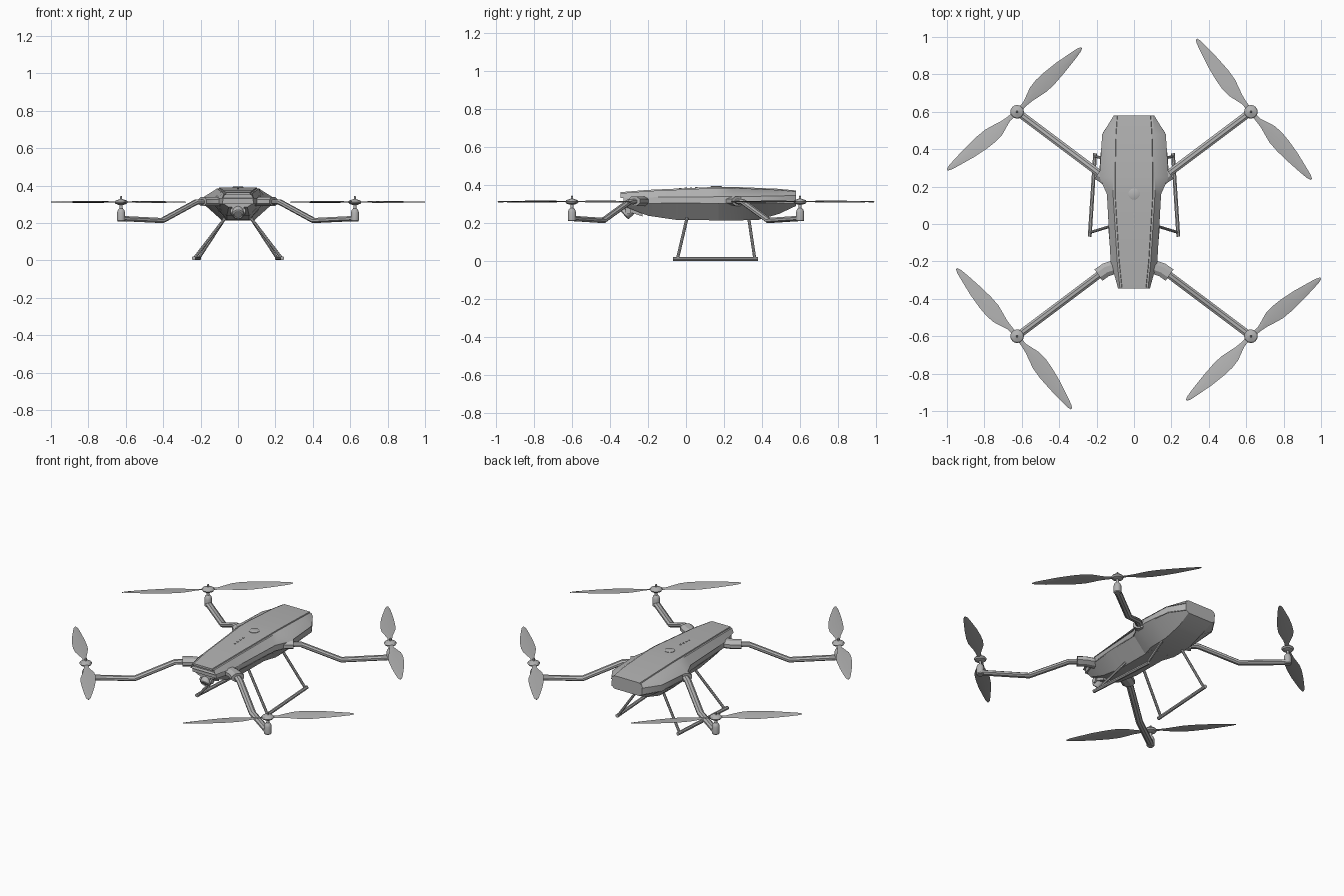
import bpy, bmesh
from math import cos, sin, pi, radians
from mathutils import Vector

cube = bpy.data.objects.get("Cube")
if cube:
    bpy.data.objects.remove(cube, do_unlink=True)

grey = bpy.data.materials.new("matte_grey")
grey.use_nodes = True
colour = (0.45, 0.45, 0.45, 1)
grey.diffuse_color = colour
grey.node_tree.nodes["Principled BSDF"].inputs["Base Color"].default_value = colour
parts = []


def finish(name, bm):
    bmesh.ops.recalc_face_normals(bm, faces=bm.faces)
    mesh = bpy.data.meshes.new(name)
    bm.to_mesh(mesh)
    bm.free()
    mesh.materials.append(grey)
    obj = bpy.data.objects.new(name, mesh)
    bpy.context.collection.objects.link(obj)
    parts.append(obj)
    return obj


def skin(name, rings, recess=0):
    """Bridge equal-sized rings and cap both ends; optionally recess the first cap."""
    bm = bmesh.new()
    loops = [[bm.verts.new(p) for p in ring] for ring in rings]
    n = len(loops[0])
    for a, b in zip(loops, loops[1:]):
        for i in range(n):
            j = (i + 1) % n
            bm.faces.new((a[i], a[j], b[j], b[i]))
    cap = bm.faces.new(loops[0][::-1])
    bm.faces.new(loops[-1])
    if recess:
        bmesh.ops.recalc_face_normals(bm, faces=bm.faces)
        bmesh.ops.inset_region(bm, faces=[cap], thickness=0.006)
        bmesh.ops.translate(bm, verts=cap.verts, vec=(0, recess, 0))
    return finish(name, bm)


def hull(name, sections, recess=0):
    """Loft trapezoids given as (y, low half width, top half width, low z, top z)."""
    return skin(name, [[(-lo, y, z0), (lo, y, z0), (hi, y, z1), (-hi, y, z1)]
                       for y, lo, hi, z0, z1 in sections], recess)


def tube(name, path, wide, tall, sides=8):
    """Sweep a mitred polygon along a path."""
    pts = [Vector(p) for p in path]
    dirs = [(b - a).normalized() for a, b in zip(pts, pts[1:])]
    rings = []
    for i, p in enumerate(pts):
        d = (dirs[max(i - 1, 0)] + dirs[min(i, len(dirs) - 1)]).normalized()
        side = d.cross(Vector((0, 0, 1))).normalized()
        up = side.cross(d)
        angles = [2 * pi * (k + 0.5) / sides for k in range(sides)]
        rings.append([p + side * wide * cos(t) + up * tall * sin(t) for t in angles])
    return skin(name, rings)


def lathe(name, centre, profile, axis=(0, 0, 1), sides=24):
    """Revolve (radius, height) pairs around an axis."""
    turn = Vector((0, 0, 1)).rotation_difference(Vector(axis))
    return skin(name, [[Vector(centre) + turn @ Vector((r * cos(2 * pi * k / sides),
                        r * sin(2 * pi * k / sides), h)) for k in range(sides)]
                       for r, h in profile])


# Body shells, from the lid down to the belly
shell = [(-0.345, 0.085, 0.075, 0.33, 0.356), (-0.2, 0.125, 0.09, 0.335, 0.368),
         (0.16, 0.145, 0.112, 0.338, 0.384), (0.25, 0.185, 0.112, 0.338, 0.384),
         (0.48, 0.17, 0.107, 0.342, 0.374), (0.58, 0.108, 0.1, 0.345, 0.365)]
hull("upper_shell", shell, recess=0.02)
hull("top_panel", [(y, hi - 0.008, hi - 0.012, z - 0.006, z + 0.006)
                   for y, lo, hi, _, z in shell])
hull("middle_belt", [(y + (0.015 if y < -0.3 else 0), lo - 0.002, lo - 0.005, 0.302, z + 0.002)
                     for y, lo, hi, z, _ in shell])
hull("front_belly", [(-0.32, 0.05, 0.08, 0.285, 0.305), (-0.2, 0.06, 0.122, 0.238, 0.305),
                     (-0.05, 0.06, 0.135, 0.216, 0.305), (0.24, 0.06, 0.145, 0.213, 0.305)])
hull("rear_belly", [(0.17, 0.06, 0.145, 0.214, 0.305), (0.25, 0.085, 0.188, 0.213, 0.305),
                    (0.38, 0.085, 0.178, 0.216, 0.305), (0.49, 0.08, 0.165, 0.248, 0.305),
                    (0.58, 0.085, 0.105, 0.29, 0.305)])

# Power button and charge lights on the lid
lathe("power_button", (0, 0.16, 0.385), [(0.03, 0), (0.03, 0.007), (0.026, 0.009)])
for k in range(4):
    lathe(f"charge_light_{k + 1}", (0, -0.03 + k * 0.028, 0.376 + k * 0.0015),
          [(0.006, 0), (0.006, 0.008)], sides=12)

# Camera on its mount under the nose
hull("camera_mount", [(-0.32, 0.03, 0.035, 0.265, 0.3), (-0.23, 0.03, 0.035, 0.235, 0.3)])
lathe("camera_barrel", (0, -0.3, 0.265),
      [(0.012, -0.035), (0.028, -0.022), (0.032, 0), (0.032, 0.03), (0.024, 0.035),
       (0.022, 0.029)], axis=(0, -0.75, -0.66))
for side in (-1, 1):
    lathe(f"camera_pivot_{side}", (side * 0.03, -0.305, 0.262),
          [(0.016, 0), (0.016, 0.009)], axis=(side, 0, 0), sides=16)

# Blade outline: distance from the hub, leading and trailing offsets
blade = [(0.02, 0.012, -0.012), (0.06, 0.013, -0.013), (0.1, 0.028, -0.017),
         (0.14, 0.043, -0.026), (0.19, 0.049, -0.036), (0.25, 0.047, -0.037),
         (0.33, 0.038, -0.031), (0.41, 0.023, -0.022), (0.465, 0.012, -0.014),
         (0.485, 0.003, -0.006)]


def make_blade(name, x, y, angle):
    c, s = cos(radians(angle)), sin(radians(angle))
    rings = []
    for r, lead, trail in blade:
        mid, thick = (lead + trail) / 2, 0.003
        section = ((lead, 0), (mid, thick), (trail, 0), (mid, -thick))
        rings.append([(x + r * c - o * s, y + r * s + o * c, 0.312 + o * 0.12 + h)
                      for o, h in section])
    skin(name, rings)


rotor_angle = {(-1, 1): 45, (-1, -1): 132, (1, -1): 225, (1, 1): 312}
for (sx, sy), angle in rotor_angle.items():
    tag = ("front" if sy < 0 else "rear") + ("_left" if sx > 0 else "_right")
    mx, my = sx * 0.625, sy * 0.6

    # Bent arm and its shoulder on the body
    tube(tag + "_arm", [(sx * 0.15, sy * 0.243, 0.314), (sx * 0.225, sy * 0.3, 0.311),
                        (sx * 0.405, sy * 0.435, 0.213), (mx, my, 0.224)], 0.021, 0.015)
    tube(tag + "_shoulder", [(sx * 0.09, sy * 0.225, 0.315), (sx * 0.15, sy * 0.245, 0.315),
                             (sx * 0.19, sy * 0.273, 0.315)], 0.04, 0.027)

    # Motor pod, spindle and hub
    lathe(tag + "_motor", (mx, my, 0),
          [(0.018, 0.209), (0.022, 0.214), (0.022, 0.255), (0.017, 0.27), (0.009, 0.278),
           (0.007, 0.3)])
    lathe(tag + "_hub", (mx, my, 0),
          [(0.012, 0.296), (0.03, 0.303), (0.036, 0.312), (0.03, 0.32), (0.012, 0.326),
           (0.006, 0.328), (0.006, 0.34), (0.003, 0.344)])

    # Two blades, set slightly off a straight line
    make_blade(tag + "_blade_a", mx, my, angle)
    make_blade(tag + "_blade_b", mx, my, angle + 175)

# Splayed landing skids
for sx, tag in ((1, "left"), (-1, "right")):
    tube(tag + "_skid", [(sx * 0.237, -0.068, 0.011), (sx * 0.208, 0.378, 0.011)], 0.011, 0.011)
    tube(tag + "_front_strut", [(sx * 0.234, -0.045, 0.011), (sx * 0.07, 0.005, 0.225)],
         0.008, 0.008)
    tube(tag + "_rear_strut", [(sx * 0.21, 0.362, 0.011), (sx * 0.07, 0.33, 0.225)],
         0.008, 0.008)

# Smooth the round parts and keep the creases
for obj in bpy.context.selected_objects:
    obj.select_set(False)
for obj in parts:
    obj.select_set(True)
bpy.context.view_layer.objects.active = parts[0]
bpy.ops.object.shade_smooth_by_angle(angle=radians(30))
